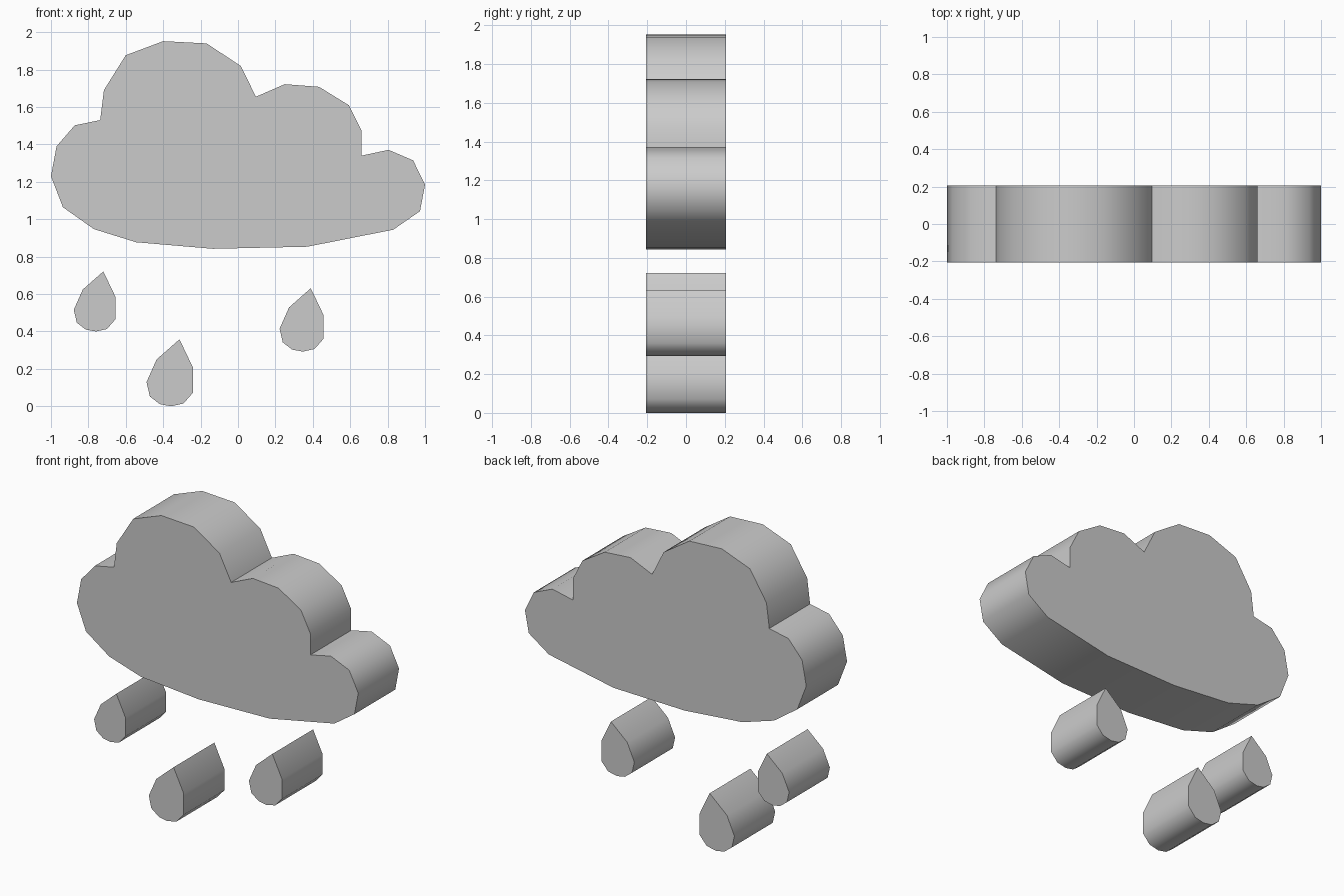
import bpy, bmesh, math

if "Cube" in bpy.data.objects:
    bpy.data.objects.remove(bpy.data.objects["Cube"])

HALF_DEPTH = 0.207


def extrude_profile(name, points):
    """Closed front (x, z) outline extruded through the depth."""
    bm = bmesh.new()
    face = bm.faces.new([bm.verts.new((x, -HALF_DEPTH, z)) for x, z in points])
    out = bmesh.ops.extrude_face_region(bm, geom=[face], use_keep_orig=True)
    moved = [g for g in out["geom"] if isinstance(g, bmesh.types.BMVert)]
    bmesh.ops.translate(bm, verts=moved, vec=(0, 2 * HALF_DEPTH, 0))
    bmesh.ops.recalc_face_normals(bm, faces=bm.faces)
    mesh = bpy.data.meshes.new(name)
    bm.to_mesh(mesh)
    bm.free()
    obj = bpy.data.objects.new(name, mesh)
    bpy.context.collection.objects.link(obj)
    bpy.ops.object.select_all(action='DESELECT')
    obj.select_set(True)
    bpy.context.view_layer.objects.active = obj
    bpy.ops.object.shade_smooth_by_angle(angle=math.radians(50))
    return obj


# Cloud: four puffs over a shallow curved base
left_puff = [(-0.936, 1.064), (-1.0, 1.23), (-0.97, 1.39), (-0.873, 1.502), (-0.737, 1.53)]
tall_puff = [(-0.717, 1.69), (-0.6, 1.877), (-0.4, 1.952), (-0.168, 1.94), (0.014, 1.82), (0.096, 1.655)]
middle_puff = [(0.25, 1.722), (0.433, 1.708), (0.592, 1.61), (0.66, 1.475), (0.66, 1.34)]
right_puff = [(0.805, 1.371), (0.936, 1.315), (1.0, 1.185), (0.973, 1.043)]
base = [(0.83, 0.944), (0.37, 0.853), (-0.134, 0.842), (-0.545, 0.877), (-0.77, 0.947)]
extrude_profile("cloud", left_puff + tall_puff + middle_puff + right_puff + base)

# Raindrops: one outline measured from the tip, scaled per drop
DROP = [(0, 0), (0.064, -0.134), (0.064, -0.257), (0.019, -0.308), (-0.04, -0.321),
        (-0.094, -0.311), (-0.142, -0.274), (-0.158, -0.205), (-0.11, -0.097)]
for name, x, z, s in [("raindrop_left", -0.72, 0.721, 1.0),
                      ("raindrop_middle", -0.313, 0.358, 1.115),
                      ("raindrop_right", 0.389, 0.631, 1.055)]:
    extrude_profile(name, [(x + s * px, z + s * pz) for px, pz in DROP])
